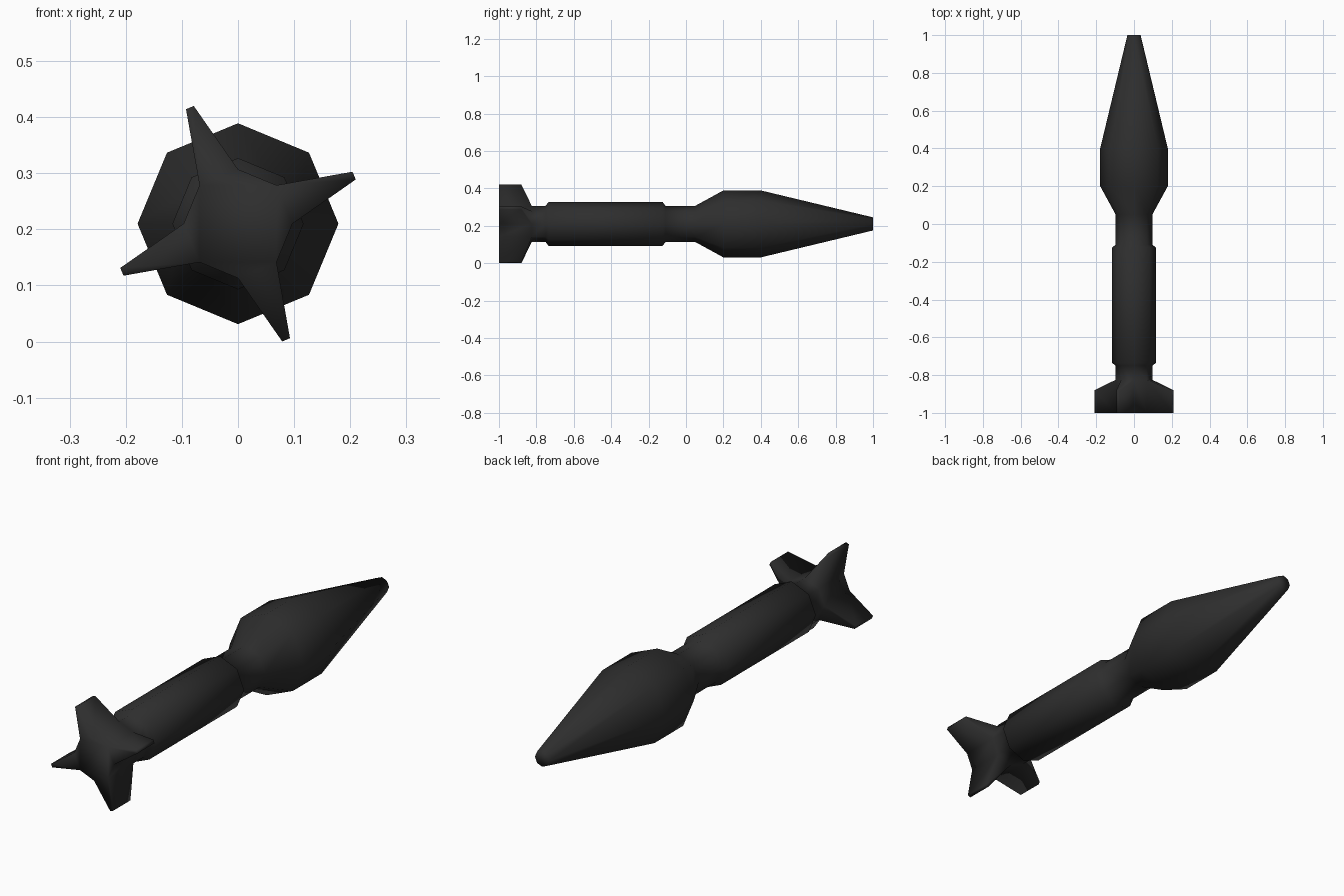
import bpy, bmesh, math
from mathutils import Vector

if "Cube" in bpy.data.objects:
    bpy.data.objects.remove(bpy.data.objects["Cube"])

SIDES, AXIS_Z = 8, 0.21

mat = bpy.data.materials.new("charcoal")
mat.diffuse_color = (0.027, 0.027, 0.027, 1)
mat.use_nodes = True
mat.node_tree.nodes["Principled BSDF"].inputs["Base Color"].default_value = mat.diffuse_color

# (y, radius) from tail to nose; the second section carries the fins
profile = [(-1.0, 0.097), (-0.825, 0.097), (-0.75, 0.097), (-0.735, 0.117),
           (-0.125, 0.117), (-0.11, 0.097), (0.05, 0.097), (0.2, 0.179),
           (0.4, 0.179), (1.0, 0.035)]

bm = bmesh.new()


def ring(y, r):
    return [bm.verts.new((r * math.cos(2 * math.pi * i / SIDES), y,
                          AXIS_Z + r * math.sin(2 * math.pi * i / SIDES)))
            for i in range(SIDES)]


# body: bridged octagonal rings
rings = [ring(y, r) for y, r in profile]
fin_roots = []
for k, (a, b) in enumerate(zip(rings, rings[1:])):
    for i in range(SIDES):
        j = (i + 1) % SIDES
        f = bm.faces.new((a[i], a[j], b[j], b[i]))
        if k == 0 and i % 2 == 0:
            fin_roots.append((f, 2 * math.pi * (i + 0.5) / SIDES))
bm.faces.new(rings[0])
bm.faces.new(rings[-1])

# four fins: every other tail face pulled out and tapered
for face, ang in fin_roots:
    out = Vector((math.cos(ang), 0, math.sin(ang)))
    side = Vector((-math.sin(ang), 0, math.cos(ang)))
    tip = bmesh.ops.extrude_discrete_faces(bm, faces=[face])["faces"][0]
    for v in tip.verts:
        s = (v.co - Vector((0, 0, AXIS_Z))).dot(side)
        y = -1.0 if v.co.y < -0.9 else -0.88
        v.co = Vector((0, y, AXIS_Z)) + out * 0.224 + side * (0.0075 if s > 0 else -0.0075)

# merge the tail end into one star-shaped cap
bmesh.ops.dissolve_limit(bm, angle_limit=0.001, verts=bm.verts[:],
                         edges=[e for e in bm.edges
                                if all(abs(v.co.y + 1) < 1e-4 for v in e.verts)])
bmesh.ops.recalc_face_normals(bm, faces=bm.faces[:])
for f in bm.faces:
    f.smooth = True

mesh = bpy.data.meshes.new("rocket_body")
bm.to_mesh(mesh)
bm.free()
mesh.materials.append(mat)
obj = bpy.data.objects.new("rocket_body", mesh)
bpy.context.collection.objects.link(obj)
